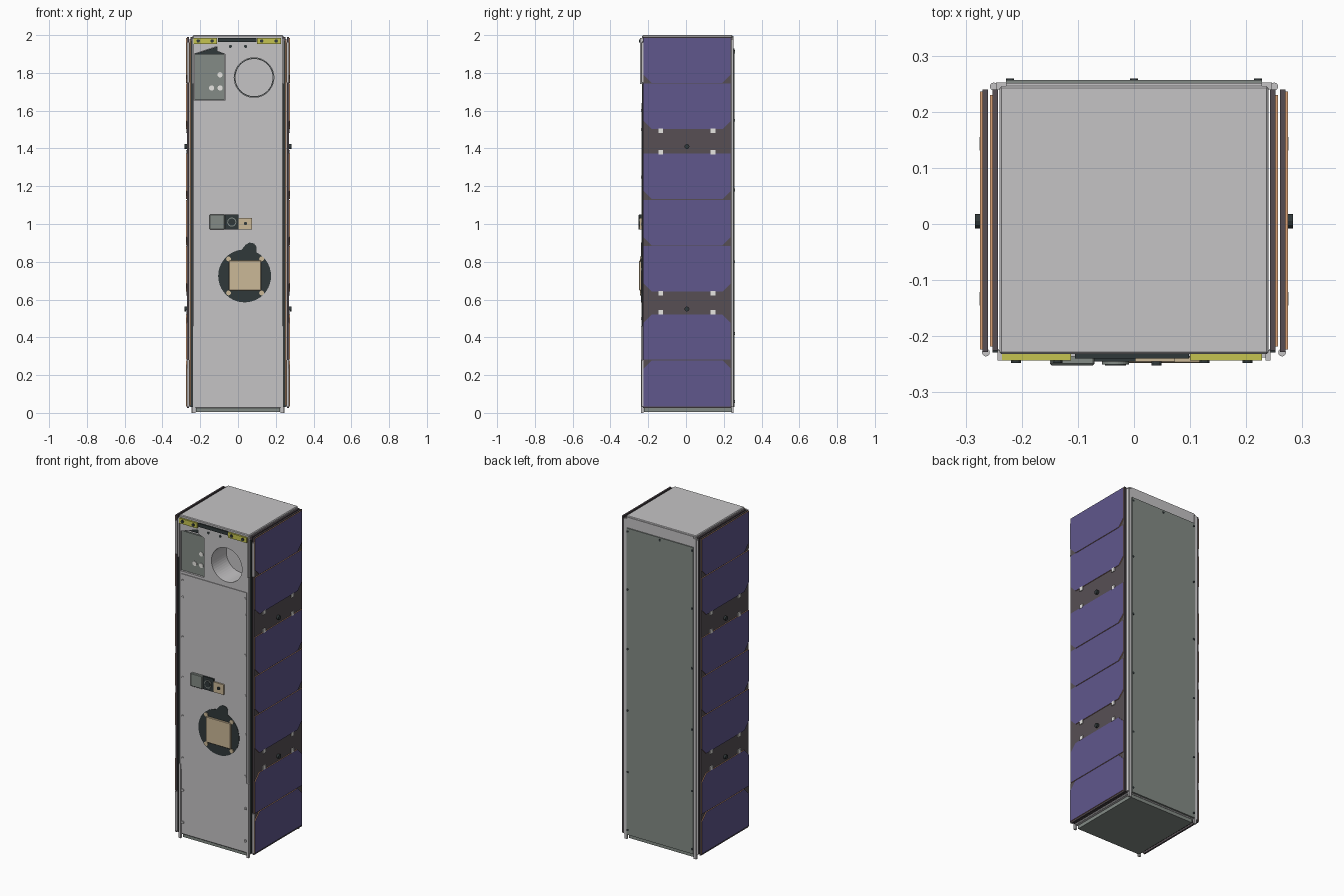
import bpy, bmesh, math
from mathutils import Vector

if "Cube" in bpy.data.objects:
    bpy.data.objects.remove(bpy.data.objects["Cube"])

def mat(name, r, g, b):
    m = bpy.data.materials.new(name)
    m.diffuse_color = (r, g, b, 1)
    m.use_nodes = True
    m.node_tree.nodes["Principled BSDF"].inputs["Base Color"].default_value = m.diffuse_color
    return m

SHELL = mat("light grey", .56, .55, .56)
GREY = mat("green grey", .23, .26, .24)
PANEL = mat("panel brown", .095, .078, .088)
CELL = mat("cell purple", .115, .095, .265)
EDGE = mat("cell edge orange", .72, .36, .18)
DARK = mat("charcoal", .03, .04, .042)
BEIGE = mat("beige", .60, .48, .31)
YELLOW = mat("yellow", .56, .55, .08)
WHITE = mat("white", .80, .79, .76)

def finish(name, bm, *mats):
    bmesh.ops.recalc_face_normals(bm, faces=bm.faces)
    me = bpy.data.meshes.new(name)
    bm.to_mesh(me)
    bm.free()
    for m in mats:
        me.materials.append(m)
    ob = bpy.data.objects.new(name, me)
    bpy.context.collection.objects.link(ob)
    return ob

def box(name, m, x0, x1, y0, y1, z0, z1, bevel=0):
    bm = bmesh.new()
    bmesh.ops.create_cube(bm, size=1)
    for v in bm.verts:
        v.co = Vector(((x0 + x1) / 2 + v.co.x * (x1 - x0),
                       (y0 + y1) / 2 + v.co.y * (y1 - y0),
                       (z0 + z1) / 2 + v.co.z * (z1 - z0)))
    if bevel:
        bmesh.ops.bevel(bm, geom=bm.edges[:], offset=bevel, segments=1, affect='EDGES')
    return finish(name, bm, m)

def prism(name, m, pts, a, b, axis='Y', side_mat=None):
    """Extrude an outline: (x, z) along Y, (y, z) along X."""
    put = (lambda p, d: (p[0], d, p[1])) if axis == 'Y' else (lambda p, d: (d, p[0], p[1]))
    bm = bmesh.new()
    f = bm.faces.new([bm.verts.new(put(p, a)) for p in pts])
    ext = bmesh.ops.extrude_face_region(bm, geom=[f])
    for v in ext['geom']:
        if isinstance(v, bmesh.types.BMVert):
            v.co = put((v.co.x if axis == 'Y' else v.co.y, v.co.z), b)
    bm.normal_update()
    if side_mat:
        for f in bm.faces:
            n = f.normal.y if axis == 'Y' else f.normal.x
            f.material_index = 0 if abs(n) > .5 else 1
    return finish(name, bm, *([m, side_mat] if side_mat else [m]))

def circle(cx, cz, r, n=32):
    return [(cx + r * math.cos(2 * math.pi * i / n), cz + r * math.sin(2 * math.pi * i / n))
            for i in range(n)]

def disc(name, m, cx, cz, r, a, b, axis='Y', n=32):
    return prism(name, m, circle(cx, cz, r, n), a, b, axis)

def rod(name, m, x, y, r, z0, z1):
    bm = bmesh.new()
    bmesh.ops.create_cone(bm, cap_ends=True, segments=12, radius1=r, radius2=r, depth=z1 - z0)
    bmesh.ops.translate(bm, verts=bm.verts, vec=(x, y, (z0 + z1) / 2))
    return finish(name, bm, m)

def cut(target, cutter):
    mod = target.modifiers.new("cut", 'BOOLEAN')
    mod.operation, mod.object, mod.solver = 'DIFFERENCE', cutter, 'EXACT'
    dg = bpy.context.evaluated_depsgraph_get()
    me = bpy.data.meshes.new_from_object(target.evaluated_get(dg))
    target.modifiers.clear()
    target.data = me
    bpy.data.objects.remove(cutter)

# Main body with instrument window and round aperture
FRONT = -.232
body = box("body", SHELL, -.24, .24, FRONT, .246, .025, 2, .004)
window = [(-.232, 1.655), (-.07, 1.655), (-.07, 1.90), (-.112, 1.915), (-.112, 1.94), (-.232, 1.90)]
cut(body, prism("window_cutter", SHELL, window, -.3, -.17))
cut(body, disc("aperture_cutter", SHELL, .085, 1.775, .105, -.3, -.08, n=48))
disc("aperture_ring", DARK, .085, 1.775, .104, -.084, -.081, n=48)
disc("aperture_mirror", SHELL, .085, 1.775, .101, -.092, -.084, n=48)
box("front_cover", SHELL, -.225, .225, FRONT - .004, FRONT, .43, 1.64)
box("bottom_plate", GREY, -.222, .222, -.222, .24, .004, .026)

# Instrument plate inside the window
box("instrument_plate", GREY, -.231, -.071, -.222, -.21, 1.656, 1.90)
prism("instrument_shade", DARK, [(-.231, 1.90), (-.071, 1.90), (-.112, 1.915), (-.112, 1.938)], -.2, -.19)
for x, z in ((-.095, 1.79), (-.14, 1.72), (-.095, 1.72)):
    disc("instrument_port", WHITE, x, z, .014, -.226, -.221, n=16)

# Top front bars
for x0, x1 in ((-.235, -.112), (.1, .228)):
    box("yellow_bar", YELLOW, x0, x1, -.243, FRONT, 1.953, 1.985)
    for t in (.2, .8):
        x = x0 + t * (x1 - x0)
        disc("bar_screw", DARK, x, 1.969, .009, -.248, -.242, n=12)
box("dark_bar", DARK, -.105, .098, -.24, FRONT, 1.964, 1.986)
for x in (-.04, .04):
    disc("front_hole", DARK, x, 1.94, .008, -.234, FRONT, n=12)

# Small sensor row
box("sensor_grey_block", GREY, -.15, -.07, -.252, FRONT, .97, 1.05, .003)
box("sensor_dark_block", DARK, -.07, .003, -.245, FRONT, .97, 1.05)
disc("lens_ring", GREY, -.033, 1.01, .024, -.250, -.244)
disc("lens_glass", DARK, -.033, 1.01, .019, -.252, -.249)
box("sensor_beige_block", BEIGE, .003, .073, -.245, FRONT, .97, 1.033)
disc("beige_pin", DARK, .04, 1.003, .009, -.252, -.244, n=12)

# Patch antenna on a dark disc with a bump
disc("antenna_base", DARK, .035, .725, .14, -.238, FRONT, n=40)
bump = [(-.01, .84), (.098, .84), (.098, .88), (.085, .897), (.06, .902), (.04, .89), (.02, .865)]
prism("antenna_bump", DARK, bump, -.2381, FRONT)
box("antenna_patch", BEIGE, -.047, .122, -.248, -.236, .648, .806, .002)
for x in (-.05, .125):
    for z in (.635, .815):
        disc("antenna_standoff", BEIGE, x, z, .013, -.243, -.236, n=12)

# Front cover screws
for x in (-.215, .215):
    for z in (.1, .3, .5, .76, 1.0, 1.25, 1.5, 1.6):
        disc("cover_screw", SHELL, x, z, .008, -.239, FRONT, n=12)

# Back panel with margin screws
box("back_panel", GREY, -.228, .228, .246, .257, .03, 1.93)
for x in (-.221, .221):
    for z in (.06, .42, .8, 1.18, 1.55, 1.91):
        disc("back_screw", DARK, x, z, .007, .256, .259, n=12)
disc("back_top_screw", DARK, 0, 1.915, .007, .256, .259, n=12)

# Cells: bottom z, top z, chamfer at the bottom or the top
cells = [(1.747, 1.985, 0), (1.502, 1.743, 0), (1.132, 1.373, 0), (.887, 1.128, 0),
         (.642, .883, 0), (.282, .52, 1), (.035, .278, 1)]
Y0, Y1, C = -.224, .236, .043

for s in (-1, 1):
    def sbox(name, m, x0, x1, *rest):
        return box(name, m, min(s * x0, s * x1), max(s * x0, s * x1), *rest)

    # Two folded panels with backing sheets
    sbox("inner_panel", PANEL, .242, .252, -.225, .24, .03, 1.99)
    sbox("inner_sheet", EDGE, .252, .257, -.218, .23, .04, 1.975)
    sbox("outer_panel", PANEL, .260, .270, -.228, .24, .025, 1.99)
    for z0, z1, top in cells:
        c = 0 if top else C
        pts = [(Y0 + c, z0), (Y1 - c, z0)]
        pts += [(Y1, z1 - C), (Y1 - C, z1), (Y0 + C, z1), (Y0, z1 - C)] if top else \
               [(Y1, z0 + C), (Y1, z1), (Y0, z1), (Y0, z0 + C)]
        prism("solar_cell", CELL, pts, s * .269, s * .2745, 'X', EDGE)

    # Tabs and hold-down bolts in the two gaps
    for lo, hi in ((1.375, 1.50), (.527, .64)):
        for y in (-.133, .143):
            for z in (lo, hi - .012):
                sbox("cell_tab", WHITE, .27, .2755, y - .012, y + .012, z - .006, z + .018)
    for z in (1.41, .55):
        disc("hold_down_bolt", DARK, .005, z, .013, s * .27, s * .283, 'X', 12)

    # Hinges, corner rails and feet
    for z0, z1 in ((.035, .28), (1.75, 1.96)):
        rod("front_hinge", SHELL, s * .264, -.229, .007, z0, z1)
    rod("back_hinge", SHELL, s * .25, .245, .007, .03, 1.98)
    sbox("back_rail", SHELL, .228, .246, .24, .252, .0, 1.985)
    sbox("front_rail", SHELL, .226, .24, -.238, -.225, .0, .46)
    sbox("upper_front_rail", SHELL, .234, .243, -.243, -.225, 1.74, 1.985)
    sbox("front_edge", DARK, .241, .252, -.229, -.224, .03, 1.97)
box("back_top_lip", SHELL, -.228, .228, .246, .251, 1.93, 1.995)
